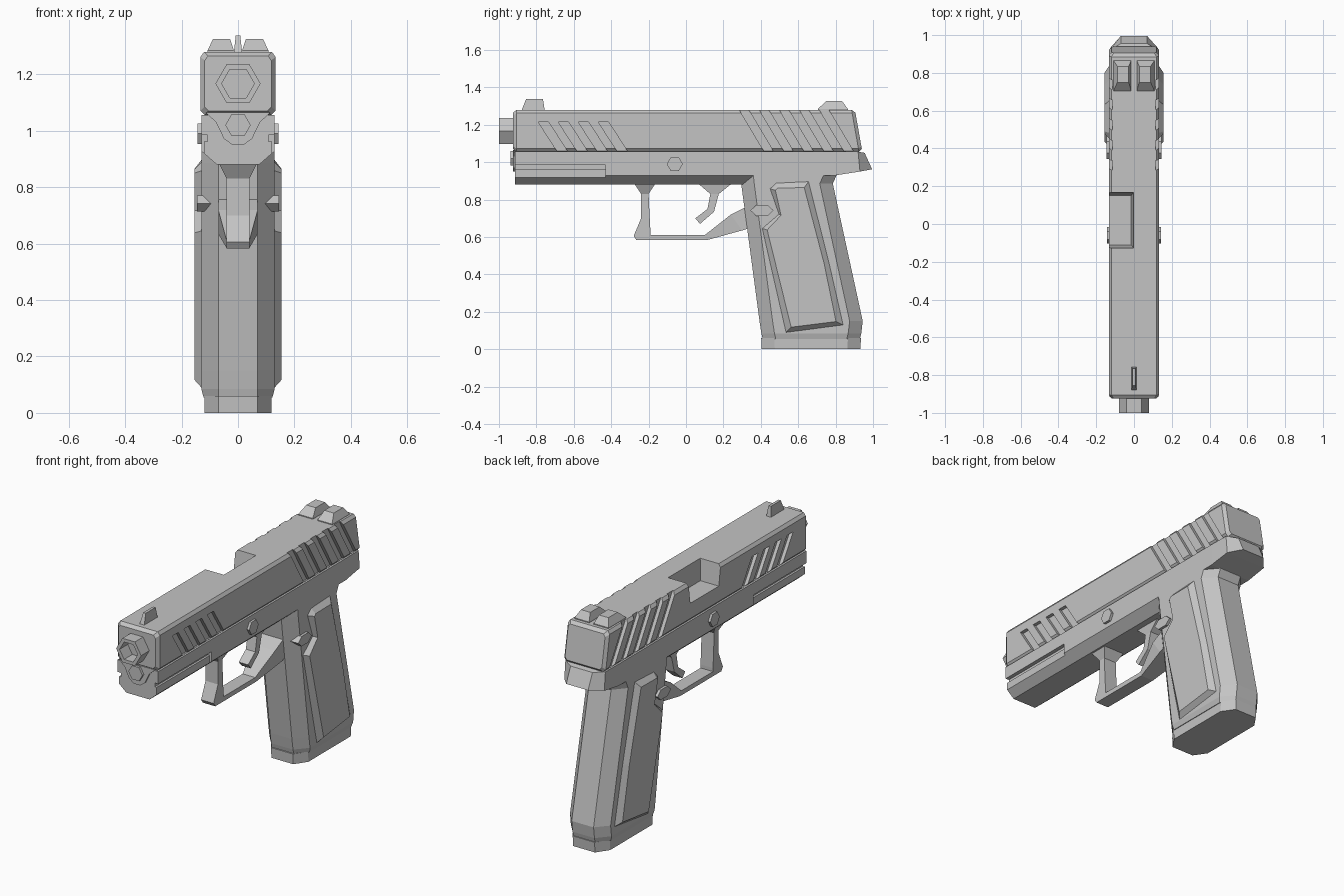
import bpy, bmesh, math

if "Cube" in bpy.data.objects:
    bpy.data.objects.remove(bpy.data.objects["Cube"], do_unlink=True)

grey = bpy.data.materials.new("mid_grey")
grey.use_nodes = True
COL = (0.55, 0.55, 0.55, 1)
grey.diffuse_color = COL
grey.node_tree.nodes["Principled BSDF"].inputs["Base Color"].default_value = COL


def make(name, lofts):
    """One object from a list of lofts; each loft is a list of equal-length rings, capped at the ends."""
    bm = bmesh.new()
    for rings in lofts:
        vs = [[bm.verts.new(p) for p in r] for r in rings]
        n = len(vs[0])
        for a, b in zip(vs, vs[1:]):
            for i in range(n):
                j = (i + 1) % n
                bm.faces.new((a[i], a[j], b[j], b[i]))
        bm.faces.new(vs[0][::-1])
        bm.faces.new(vs[-1])
    bmesh.ops.recalc_face_normals(bm, faces=bm.faces)
    me = bpy.data.meshes.new(name)
    bm.to_mesh(me)
    bm.free()
    me.materials.append(grey)
    ob = bpy.data.objects.new(name, me)
    bpy.context.collection.objects.link(ob)
    return ob


def cut(ob, lofts):
    """Carve lofted volumes out of an object."""
    cutter = make("cutter", lofts)
    cutter.hide_render = True
    m = ob.modifiers.new("cut", 'BOOLEAN')
    m.operation, m.solver, m.object = 'DIFFERENCE', 'EXACT', cutter
    bpy.context.view_layer.objects.active = ob
    bpy.ops.object.modifier_apply(modifier=m.name)
    bpy.data.objects.remove(cutter, do_unlink=True)


def side(pts, x0, x1):
    """Extrude a (y, z) profile along x."""
    return [[(x, y, z) for y, z in pts] for x in (x0, x1)]


def along(pts, y0, y1):
    """Extrude an (x, z) profile along y."""
    return [[(x, y, z) for x, z in pts] for y in (y0, y1)]


def rect(x0, x1, y0, y1, z):
    return [(x0, y0, z), (x1, y0, z), (x1, y1, z), (x0, y1, z)]


def hexagon(r, cz, y):
    return [(r * math.cos(k * math.pi / 3), y, cz + r * math.sin(k * math.pi / 3)) for k in range(6)]


def strap(stations):
    """Curved bar from stations of (outer point, inner point, half width)."""
    return [[(-w, *a), (w, *a), (w, *b), (-w, *b)] for a, b, w in stations]


def octagon(z, yf, yr, w=0.13, c=0.07):
    half = [(c, yf), (w, yf + c), (w, yr - c), (c, yr)]
    return [(x, y, z) for x, y in half] + [(-x, y, z) for x, y in half[::-1]]


# Slide: chamfered section, bevelled front and slanted rear
half = [(0.118, 1.055), (0.133, 1.072), (0.133, 1.262), (0.12, 1.28)]
section = half + [(-x, z) for x, z in half[::-1]]


def slide_ring(y, slant=0.0, inset=0.0):
    out = []
    for x, z in section:
        z2 = 1.167 + (z - 1.167) * (1 - inset / 0.11)
        out.append((x * (1 - inset / 0.133), y + slant * (1.28 - z2) / 0.225, z2))
    return out


slide = make("slide", [[slide_ring(-0.925, 0, 0.015), slide_ring(-0.905),
                        slide_ring(0.885, 0.04), slide_ring(0.903, 0.04, 0.015)]])

# Slanted grip grooves on both flanks and the open port on top
grooves = []
for s in (-1, 1):
    for count, y0, top, shift, w in ((4, -0.79, 1.215, 0.10, 0.055), (5, 0.273, 1.30, 0.143, 0.05)):
        for i in range(count):
            y = y0 + 0.107 * i
            pts = [(y, top), (y + w, top), (y + w + shift, 1.06), (y + shift, 1.06)]
            grooves.append(side(pts, s * 0.113, s * 0.2))
cut(slide, grooves)
cut(slide, [[rect(-0.2, -0.015, -0.11, 0.15, 1.16), rect(-0.2, 0.0, -0.13, 0.17, 1.30)]])

# Nose below the slide front
half = [(0.115, 1.065), (0.078, 1.03), (0.05, 0.972), (0.02, 0.95)]
make("slide_nose", [along(half + [(-x, z) for x, z in half[::-1]], -0.924, -0.8)])

# Barrel with a hollow muzzle, and the rod end below it
make("barrel", [[hexagon(0.08, 1.167, -0.88), hexagon(0.08, 1.167, -1.0),
                 hexagon(0.058, 1.167, -1.0), hexagon(0.058, 1.167, -0.92)]])
make("guide_rod", [[hexagon(0.045, 1.02, -0.9), hexagon(0.045, 1.02, -0.938)]])

# Sights
make("front_sight", [[rect(-0.015, 0.015, -0.88, -0.755, 1.275), rect(-0.008, 0.008, -0.855, -0.765, 1.338)]])
make("rear_sight", [[rect(s * 0.108, s * 0.015, 0.705, 0.865, 1.275),
                     rect(s * 0.108, s * 0.015, 0.705, 0.865, 1.285),
                     rect(s * 0.088, s * 0.028, 0.75, 0.835, 1.326)] for s in (-1, 1)])

# Frame with rail grooves under the front
half = [(0.13, 1.056), (0.13, 0.928), (0.075, 0.88)]
frame = make("frame", [along(half + [(-x, z) for x, z in half[::-1]], -0.915, 0.40)])
rail = [(0.2, 0.985), (0.108, 0.985), (0.108, 0.962), (0.12, 0.962), (0.12, 0.85), (0.2, 0.85)]
cut(frame, [along([(s * x, z) for x, z in rail], -1.1, -0.43) for s in (-1, 1)])

# Rear of the frame with the swept tang: slices (y, bottom z, top z, half width)
make("frame_tang", [[[(-w, y, b), (w, y, b), (w, y2, t), (-w, y2, t)] for y, y2, b, t, w in (
    (0.32, 0.32, 0.93, 1.056, 0.13),
    (0.80, 0.80, 0.93, 1.056, 0.13),
    (0.93, 0.92, 0.95, 1.056, 0.128),
    (0.995, 0.955, 0.962, 1.05, 0.07))]])

# Grip body and magazine base
make("grip", [[octagon(0.055, 0.41, 0.93, 0.122), octagon(0.085, 0.403, 0.937),
               octagon(0.15, 0.393, 0.945), octagon(0.885, 0.295, 0.785),
               octagon(0.93, 0.29, 0.805), octagon(0.97, 0.29, 0.88)]])
make("magazine_base", [[octagon(0.0, 0.405, 0.932, 0.118), octagon(0.06, 0.402, 0.936, 0.118)]])

# Raised side panels of the grip
base = [(.45, .858), (.482, .888), (.655, .896), (.765, .46), (.84, .13), (.535, .09), (.408, .645), (.497, .722)]
face = [(.478, .850), (.490, .862), (.632, .864), (.738, .46), (.802, .148), (.562, .118), (.434, .638), (.508, .716)]
make("grip_panels", [[[(s * 0.11, y, z) for y, z in base], [(s * 0.13, y, z) for y, z in base],
                      [(s * 0.155, y, z) for y, z in face]] for s in (-1, 1)])


# Frame pins and release buttons on both sides
def button(cy, cz, ry, rz, x):
    pts = [(cy + ry * math.cos(k * math.pi / 3), cz + rz * math.sin(k * math.pi / 3)) for k in range(6)]
    return [side(pts, s * 0.07, s * x) for s in (-1, 1)]


make("frame_pins", button(-0.06, 0.99, 0.043, 0.042, 0.144))
make("release_buttons", button(0.406, 0.742, 0.062, 0.033, 0.145))

# Trigger guard and trigger
make("trigger_guard", [strap([
    ((-.28, .89), (-.16, .89), .07), ((-.24, .83), (-.20, .83), .04), ((-.24, .70), (-.195, .72), .04),
    ((-.28, .605), (-.19, .63), .04), ((-.265, .583), (-.19, .61), .04), ((.11, .583), (.10, .61), .04),
    ((.30, .635), (.24, .72), .07), ((.38, .66), (.36, .78), .07)])])
make("trigger", [strap([
    ((.06, .89), (.25, .89), .04), ((.13, .83), (.175, .83), .03),
    ((.115, .75), (.15, .735), .03), ((.05, .70), (.075, .67), .03)])])
